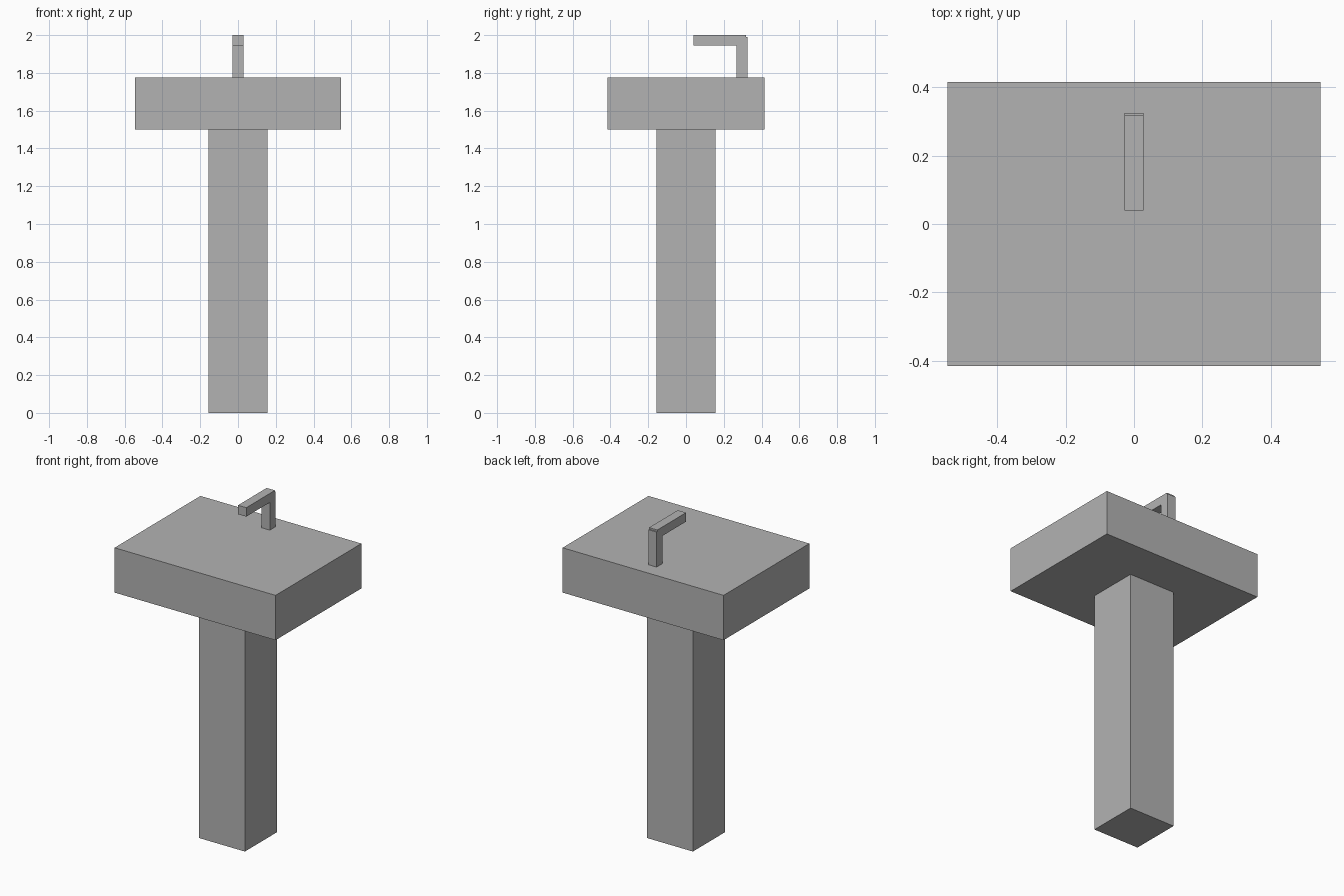
import bpy

if "Cube" in bpy.data.objects:
    bpy.data.objects.remove(bpy.data.objects["Cube"])

grey = bpy.data.materials.new("plain_grey")
grey.diffuse_color = (0.45, 0.45, 0.45, 1.0)
grey.use_nodes = True
grey.node_tree.nodes["Principled BSDF"].inputs["Base Color"].default_value = grey.diffuse_color


def box(name, lo, hi):
    """Axis-aligned box between two opposite corners."""
    centre = [(a + b) / 2 for a, b in zip(lo, hi)]
    bpy.ops.mesh.primitive_cube_add(size=1, location=centre)
    obj = bpy.context.object
    obj.name = name
    obj.scale = [b - a for a, b in zip(lo, hi)]
    bpy.ops.object.transform_apply(location=False, rotation=False, scale=True)
    obj.data.materials.append(grey)
    return obj


# Square column and slab basin
box("pedestal", (-0.156, -0.156, 0), (0.156, 0.156, 1.5))
box("basin", (-0.546, -0.416, 1.5), (0.546, 0.416, 1.775))

# Tap: upright post at the back, spout reaching forward
box("tap_post", (-0.028, 0.268, 1.775), (0.028, 0.325, 1.99))
box("tap_spout", (-0.028, 0.04, 1.945), (0.028, 0.318, 2.0))
